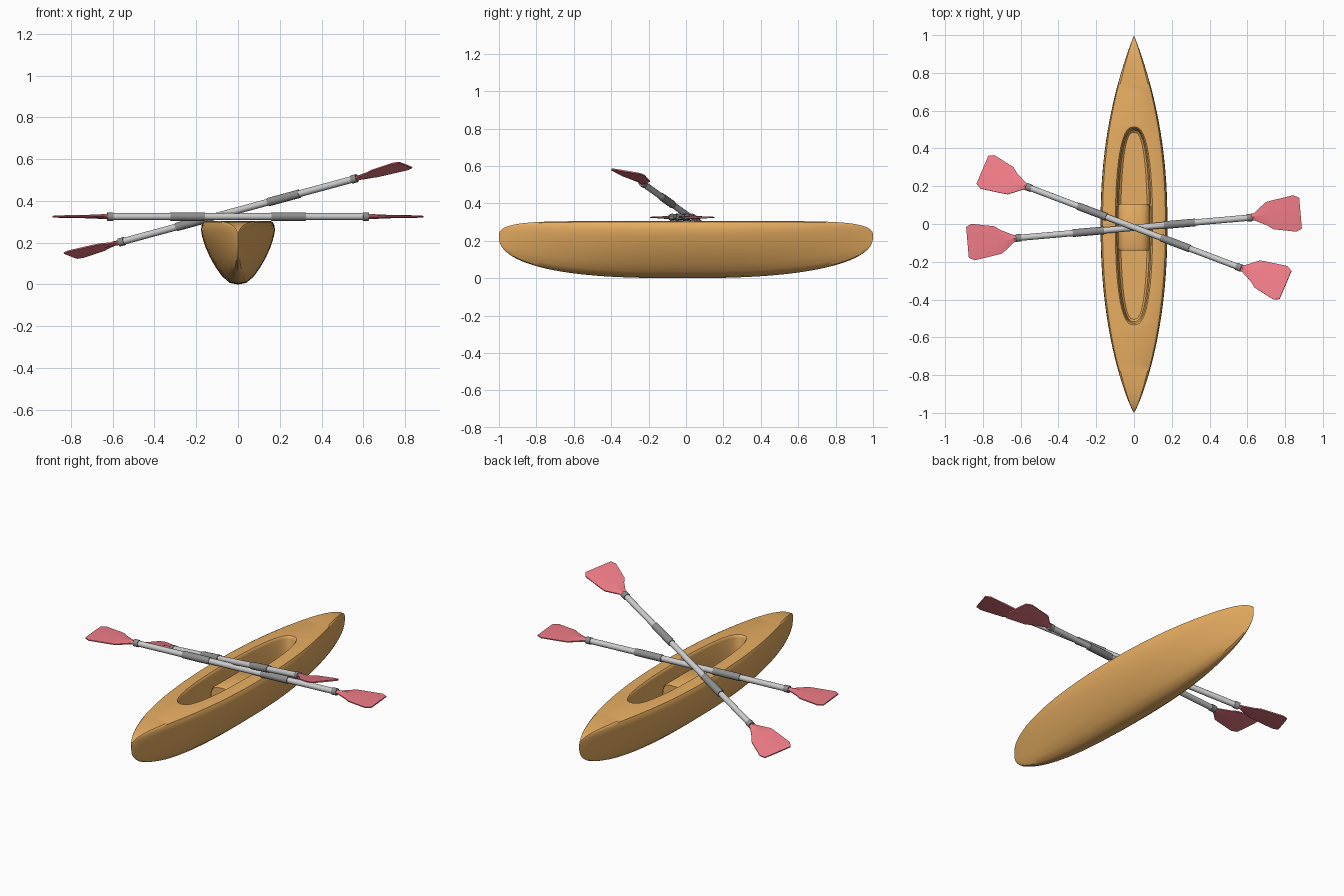
import bpy, bmesh, math
from mathutils import Matrix, Vector

if "Cube" in bpy.data.objects:
    bpy.data.objects.remove(bpy.data.objects["Cube"])


def material(name, rgb):
    m = bpy.data.materials.new(name)
    m.diffuse_color = (*rgb, 1)
    m.use_nodes = True
    m.node_tree.nodes["Principled BSDF"].inputs["Base Color"].default_value = m.diffuse_color
    return m


ORANGE = material("orange_shell", (0.80, 0.42, 0.12))
RED = material("red_blade", (0.86, 0.20, 0.24))
DARK = material("dark_rubber", (0.27, 0.27, 0.27))


def make(name, bm, mat=None, angle=35, matrix=None):
    bmesh.ops.recalc_face_normals(bm, faces=bm.faces)
    me = bpy.data.meshes.new(name)
    bm.to_mesh(me)
    bm.free()
    ob = bpy.data.objects.new(name, me)
    bpy.context.collection.objects.link(ob)
    if mat:
        me.materials.append(mat)
    if matrix:
        ob.matrix_world = matrix
    smooth(ob, angle)
    return ob


def smooth(ob, angle):
    bpy.ops.object.select_all(action='DESELECT')
    ob.select_set(True)
    bpy.context.view_layer.objects.active = ob
    bpy.ops.object.shade_smooth_by_angle(angle=math.radians(angle))


def loft(rings):
    """Skin closed rings of equal size and cap both ends."""
    bm = bmesh.new()
    vs = [[bm.verts.new(p) for p in r] for r in rings]
    n = len(vs[0])
    for a, b in zip(vs, vs[1:]):
        for i in range(n):
            bm.faces.new((a[i], a[(i + 1) % n], b[(i + 1) % n], b[i]))
    bm.faces.new(vs[0][::-1])
    bm.faces.new(vs[-1])
    return bm


# Hull: one half-section, scaled along the length
SECTION = [(0, 0), (.22, .025), (.42, .12), (.6, .265), (.76, .43), (.89, .6),
           (.97, .75), (1, .85), (.985, .93), (.94, .98), (.86, 1)]


def hull_ring(y):
    a = abs(y)
    front = y < 0
    w = .177 * (1 - a ** 2.2) ** (.88 if front else 1.0)
    top = .23 + .075 * (1 - a ** 8) ** .4
    bottom = .22 - .22 * (1 - a ** (2.8 if front else 2.5)) ** .45
    half = [(w * u, y, bottom + (top - bottom) * f) for u, f in SECTION]
    return half + [(-x, yy, z) for x, yy, z in half[:0:-1]]


N = 56
hull = make("hull", loft([hull_ring(.9995 * math.sin(math.pi * (i / N - .5)))
                          for i in range(N + 1)]), ORANGE)


# Cockpit: long rounded opening cut into the deck
def oval(k, z, n=64):
    ring = []
    for i in range(n):
        t = 2 * math.pi * i / n
        c, s = math.cos(t), math.sin(t)
        x = .09 * math.copysign(abs(c) ** .75, c)
        y = .515 * math.copysign(abs(s) ** .9, s)
        ring.append((x + x / .09 * k, y + y / .515 * k - .01, z))
    return ring


cutter = make("cockpit_cutter", loft([
    oval(-.02, .095), oval(-.008, .105), oval(-.004, .15), oval(0, .29),
    oval(.003, .299), oval(.009, .305), oval(.014, .33)]), ORANGE)
cutter.hide_render = True
mod = hull.modifiers.new("cockpit", 'BOOLEAN')
mod.operation = 'DIFFERENCE'
mod.solver = 'EXACT'
mod.object = cutter
bpy.context.view_layer.objects.active = hull
bpy.ops.object.modifier_apply(modifier=mod.name)
bpy.data.objects.remove(cutter)
smooth(hull, 35)


# Seat divider: arched block between the two seats
def arch(y, k):
    pts = [(-.086 * k, y, .09), (.086 * k, y, .09)]
    for i in range(13):
        t = math.pi * i / 12
        c = math.cos(t)
        pts.append((.086 * k * math.copysign(abs(c) ** .6, c), y,
                    .18 + .07 * k * math.sin(t) ** .8 if 0 < i < 12 else .18))
    return pts


make("seat_divider", loft([arch(-.14, .92), arch(-.125, 1),
                           arch(.09, 1), arch(.105, .92)]), ORANGE)


# Paddles: built along local x, blades flat in local xy
def tube(name, x0, x1, r, mat, m):
    bm = bmesh.new()
    bmesh.ops.create_cone(bm, cap_ends=True, segments=16, radius1=r, radius2=r,
                          depth=x1 - x0)
    place = m @ Matrix.Translation(((x0 + x1) / 2, 0, 0)) @ Matrix.Rotation(math.pi / 2, 4, 'Y')
    make(name, bm, mat, 35, place)


# Blade stations: x, upper edge, lower edge, half thickness
BLADE = [(.60, .014, -.014, .014), (.64, .022, -.018, .012), (.705, .074, -.05, .009),
         (.735, .080, -.072, .008), (.855, .098, -.096, .006), (.885, .082, -.082, .004)]


def blade_ring(x, hi, lo, h):
    mid = (hi + lo) / 2
    e = min(.003, h)
    return [(x, hi, e), (x, mid, h), (x, lo, e), (x, lo, -e), (x, mid, -h), (x, hi, -e)]


def paddle(name, m):
    tube(name + "_shaft", -.61, .61, .0165, None, m)
    for side, turn in (("right", 0), ("left", math.pi)):
        ms = m @ Matrix.Rotation(turn, 4, 'Z')
        tube(f"{name}_grip_{side}", .16, .325, .0205, DARK, ms)
        tube(f"{name}_collar_{side}", .60, .628, .020, DARK, ms)
        make(f"{name}_blade_{side}", loft([blade_ring(*s) for s in BLADE]), RED, 20, ms)


def pose(loc, yaw, pitch, roll):
    r = math.radians
    return (Matrix.Translation(Vector(loc)) @ Matrix.Rotation(r(yaw), 4, 'Z')
            @ Matrix.Rotation(r(pitch), 4, 'Y') @ Matrix.Rotation(r(roll), 4, 'X'))


paddle("level_paddle", pose((0, -.02, .325), 5, 0, 0))
paddle("tilted_paddle", pose((0, -.018, .355), -20.8, -14.2, -9))
